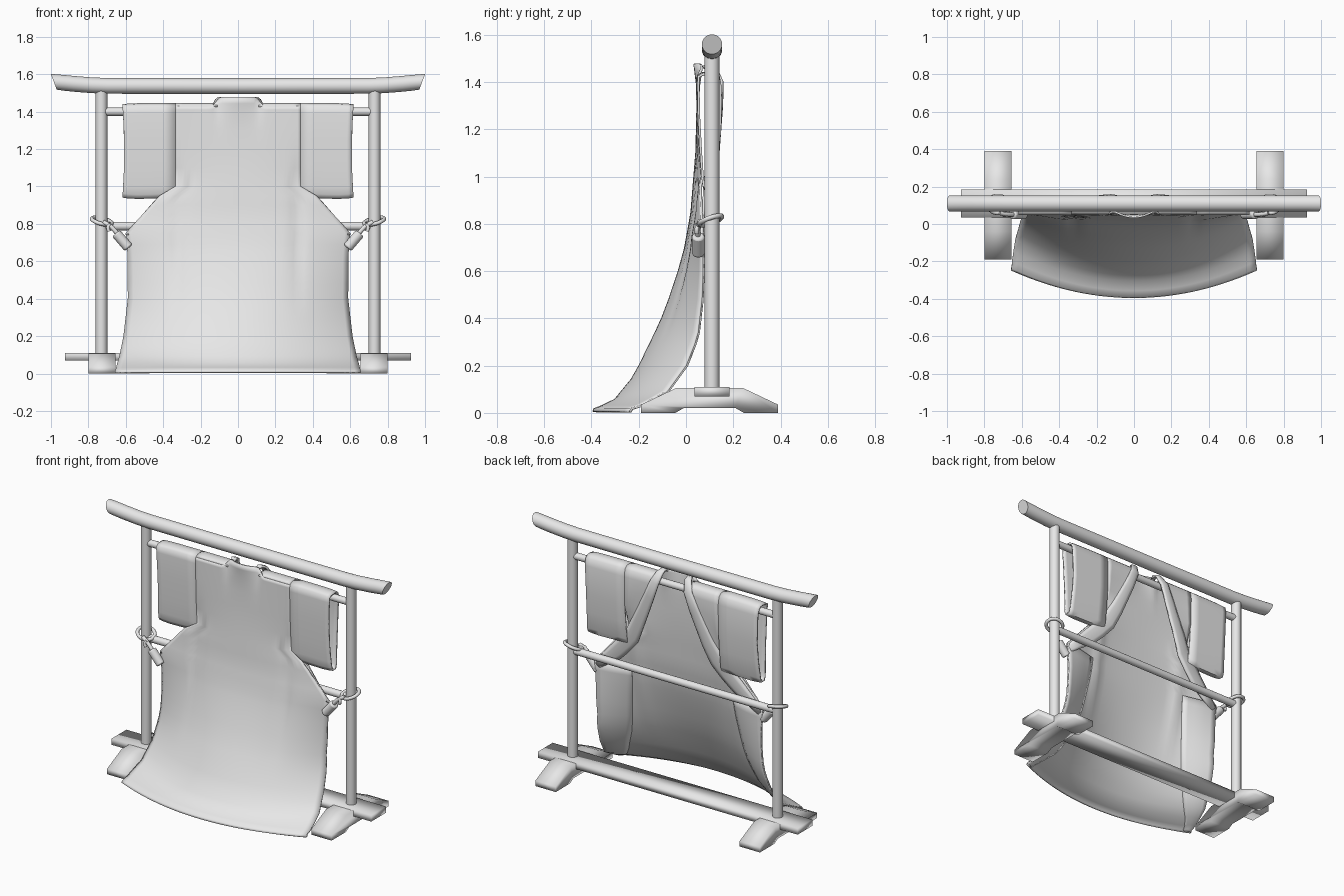
import bpy, bmesh, math
from mathutils import Vector

if "Cube" in bpy.data.objects:
    bpy.data.objects.remove(bpy.data.objects["Cube"])

grey = bpy.data.materials.new("plain_grey")
grey.diffuse_color = (0.8, 0.8, 0.8, 1)
grey.use_nodes = True
grey.node_tree.nodes["Principled BSDF"].inputs["Base Color"].default_value = grey.diffuse_color


def finish(name, bm, thick=0, bevel=0, angle=40):
    bmesh.ops.recalc_face_normals(bm, faces=bm.faces)
    me = bpy.data.meshes.new(name)
    bm.to_mesh(me)
    bm.free()
    ob = bpy.data.objects.new(name, me)
    bpy.context.collection.objects.link(ob)
    me.materials.append(grey)
    if thick:
        m = ob.modifiers.new("thickness", 'SOLIDIFY')
        m.thickness, m.offset = thick, 0
    if bevel:
        m = ob.modifiers.new("bevel", 'BEVEL')
        m.width, m.segments = bevel, 2
    bpy.ops.object.select_all(action='DESELECT')
    bpy.context.view_layer.objects.active = ob
    ob.select_set(True)
    bpy.ops.object.shade_smooth_by_angle(angle=math.radians(angle))
    return ob


def sheet(name, rows, thick=0.0, closed=False, caps=False, angle=40):
    """Skin a grid of points; closed joins each row into a ring."""
    bm = bmesh.new()
    vs = [[bm.verts.new(p) for p in r] for r in rows]
    n = len(rows[0])
    for a, b in zip(vs, vs[1:]):
        for i in range(n if closed else n - 1):
            j = (i + 1) % n
            bm.faces.new((a[i], a[j], b[j], b[i]))
    if caps:
        bm.faces.new(vs[0])
        bm.faces.new(vs[-1])
    return finish(name, bm, thick, angle=angle)


def rod(name, a, b, r, n=20, bevel=0):
    a, b = Vector(a), Vector(b)
    q = (b - a).to_track_quat('Z', 'Y')
    bm = bmesh.new()
    bmesh.ops.create_cone(bm, cap_ends=True, segments=n, radius1=r, radius2=r, depth=(b - a).length)
    bmesh.ops.rotate(bm, verts=bm.verts, matrix=q.to_matrix())
    bmesh.ops.translate(bm, verts=bm.verts, vec=(a + b) / 2)
    return finish(name, bm, bevel=bevel)


def prism(name, profile, x0, x1, angle):
    """Extrude a (y, z) profile along x."""
    return sheet(name, [[(x, y, z) for y, z in profile] for x in (x0, x1)], closed=True, caps=True, angle=angle)


def cord(name, pts, r, cyclic=False):
    cu = bpy.data.curves.new(name, 'CURVE')
    cu.dimensions, cu.bevel_depth, cu.bevel_resolution = '3D', r, 2
    cu.resolution_u, cu.use_fill_caps = 5, True
    sp = cu.splines.new('BEZIER')
    sp.bezier_points.add(len(pts) - 1)
    for bp, p in zip(sp.bezier_points, pts):
        bp.co = p
        bp.handle_left_type = bp.handle_right_type = 'AUTO'
    sp.use_cyclic_u = cyclic
    ob = bpy.data.objects.new(name, cu)
    bpy.context.collection.objects.link(ob)
    cu.materials.append(grey)


def look(table, t):
    """Linear lookup in an ascending table of (key, value)."""
    if t <= table[0][0]:
        return table[0][1]
    for (a, va), (b, vb) in zip(table, table[1:]):
        if t <= b:
            return va + (vb - va) * (t - a) / (b - a)
    return table[-1][1]


Y = 0.11  # depth of the stand

# top beam with upswept, slanted ends
rise = [(0, 1.537), (0.7, 1.538), (0.78, 1.541), (0.88, 1.549), (0.985, 1.56)]
rows = []
for x in (-0.985, -0.93, -0.88, -0.83, -0.78, -0.7, 0, 0.7, 0.78, 0.83, 0.88, 0.93, 0.985):
    lean = 0.016 * math.copysign(1, x) if abs(x) > 0.97 else 0
    ring = [math.tau * i / 24 for i in range(24)]
    rows.append([(x + lean * math.sin(a), Y + 0.043 * math.cos(a), look(rise, abs(x)) + 0.042 * math.sin(a))
                 for a in ring])
sheet("top_beam", rows, closed=True, caps=True)

# cross rods and base beam
rod("hanging_rod", (-0.73, Y, 1.4), (0.73, Y, 1.4), 0.022)
rod("middle_rod", (-0.73, Y, 0.788), (0.73, Y, 0.788), 0.023)
prism("base_beam", [(0.035, 0.07), (0.185, 0.07), (0.185, 0.11), (0.035, 0.11)], -0.925, 0.925, 180)

# robe shape tables, keyed by height
half_w = [(0, 0.658), (0.05, 0.645), (0.1, 0.63), (0.2, 0.61), (0.4, 0.587), (0.6, 0.588), (0.68, 0.592),
          (0.75, 0.6), (0.85, 0.51), (0.95, 0.42), (1.0, 0.335), (1.44, 0.335)]
mid_y = [(0, -0.392), (0.016, -0.388), (0.028, -0.355), (0.055, -0.3), (0.14, -0.23), (0.21, -0.19), (0.29, -0.152),
         (0.38, -0.108), (0.48, -0.07), (0.6, -0.03), (0.69, -0.005), (0.84, 0.023), (1.11, 0.045), (1.44, 0.052)]
side_y = [(0, -0.248), (0.016, -0.235), (0.03, -0.19), (0.09, -0.08), (0.2, 0), (0.27, 0.03), (0.34, 0.05),
          (0.48, 0.066), (0.6, 0.07), (0.8, 0.068), (1.0, 0.06), (1.1, 0.058), (1.25, 0.054), (1.44, 0.052)]
levels = [0.004, 0.016, 0.028, 0.055, 0.09, 0.14, 0.2, 0.29, 0.34, 0.4, 0.48, 0.54, 0.6, 0.65, 0.69, 0.75, 0.8,
          0.85, 0.9, 0.95, 1.0, 1.1, 1.2, 1.3, 1.38, 1.41, 1.43]


def cloth(u, z, dy=0.0):
    """Curved back of the robe, with soft pleats and a raised neck."""
    m, x = look(mid_y, z), u * look(half_w, z)
    y = m + (look(side_y, z) - m) * abs(u) ** look([(0, 2), (0.8, 2.2)], z)
    y += 0.013 * look([(0.3, 0), (0.7, 1), (0.95, 1), (1.15, 0)], z) * math.exp(-((abs(x) - 0.32) / 0.03) ** 2)
    k = min(1, max(0, (0.145 - abs(x)) / 0.055))
    k = k * k * (3 - 2 * k) * min(1, max(0, (z - 1.36) / 0.07))
    return (x, y + k * (0.036 + 3 * x * x - y) + dy, z + 0.048 * k)


# robe back panel
sheet("robe_body", [[cloth(-1 + i / 20, z) for i in range(41)] for z in levels], 0.01, angle=70)

# opening edge (height -> x and depth), seen from behind
open_x = [(0.7, 0.6), (0.74, 0.56), (0.88, 0.4), (1.0, 0.3), (1.12, 0.24), (1.3, 0.16), (1.45, 0.1)]
open_y = [(0.7, 0.06), (0.8, 0.072), (0.92, 0.095), (1.1, 0.125), (1.3, 0.14), (1.42, 0.143)]
# sleeve loop in (y, z), narrowing toward the bottom
loop = [(0.075, 0.965), (0.07, 1.0), (0.063, 1.1), (0.055, 1.25), (0.052, 1.39), (0.053, 1.428), (0.068, 1.437),
        (0.09, 1.441), (0.12, 1.44), (0.138, 1.425), (0.146, 1.38), (0.144, 1.2), (0.134, 1.08), (0.122, 0.97),
        (0.112, 0.945), (0.085, 0.945)]
# inner edge of the side lining, as a share of the half width
inner = [(0, 0.95), (0.1, 0.8), (0.3, 0.7), (0.65, 0.62), (0.76, 0.6)]

for s, side in ((-1, "left"), (1, "right")):
    # post and foot
    rod(side + "_post", (s * 0.73, Y, 0.09), (s * 0.73, Y, 1.52), 0.031)
    foot = [(-0.19, 0), (-0.045, 0), (-0.01, 0.02), (0.21, 0.02), (0.245, 0), (0.39, 0),
            (0.39, 0.035), (0.24, 0.106), (-0.04, 0.106), (-0.19, 0.035)]
    prism(side + "_foot", foot, s * 0.655, s * 0.8, 180)

    # sleeve, tucked slightly at mid height
    rows = []
    for x in (0.335, 0.4, 0.47, 0.54, 0.59, 0.618):
        k = (x - 0.335) / 0.283
        rows.append([(s * (x - 0.01 * k * math.sin(math.pi * (z - 0.94) / 0.5)), y,
                      z + (-0.012 * k * (1 - k ** 5) if z < 0.97 else -0.006 * k ** 6 if z > 1.42 else 0))
                     for y, z in loop])
    sheet(side + "_sleeve", rows, 0.01, closed=True, angle=70)

    # shoulder wrapped over the rod, then the open panel behind it
    rows = []
    for y, z in ((0.053, 1.428), (0.068, 1.437), (0.09, 1.441), (0.12, 1.44), (0.138, 1.425)):
        rows.append([(s * (0.11 + 0.225 * i / 6), y, z) for i in range(7)])
    for z in (1.38, 1.3, 1.2, 1.1, 1.0, 0.92, 0.85, 0.78, 0.74):
        a, b = look(open_x, z), max(look(half_w, z), look(open_x, z) + 0.01)
        yb = look([(0.74, 0.065), (1.0, 0.08), (1.2, 0.143), (1.38, 0.145)], z)
        ya = look(open_y, z)
        rows.append([(s * (a + (b - a) * i / 6), ya + (yb - ya) * (i / 6) ** 2, z) for i in range(7)])
    sheet(side + "_open_panel", rows, 0.01, angle=70)

    # lining of the side panel, lying against the inside of the body
    rows = []
    for z in levels:
        if z < 0.77:
            a = look(inner, z)
            rows.append([cloth(s * (a + (1 - a) * i / 6), z, 0.006 + 0.012 * math.sin(math.pi * i / 6))
                         for i in range(7)])
    sheet(side + "_lining", rows, 0.006, angle=70)

    # collar ribbon from the nape over the rod and down the opening
    path = [(0.088, 0.072, 1.462), (0.092, 0.09, 1.472), (0.1, 0.118, 1.46)]
    path += [(look(open_x, z), look(open_y, z) + 0.004, z)
             for z in (1.4, 1.3, 1.2, 1.1, 1.0, 0.92, 0.85, 0.78, 0.72)]
    rows = []
    for i, (x, y, z) in enumerate(path):
        w = look([(0, 0.02), (3, 0.055), (7, 0.075), (9, 0.07), (11, 0.03)], i)
        lift = look([(2, 0), (4, 0.25), (7, 0.5), (11, 0.5)], i) * w
        rows.append([(s * (x + t * w), y + 0.006 * (1 - 4 * t * t), z + 2 * t * lift)
                     for t in (-0.5, -0.25, 0, 0.25, 0.5)])
    sheet(side + "_collar", rows, 0.014, angle=70)

    # tie cord round the post, with its weighted tassel
    ring = [(s * (0.728 + 0.053 * math.cos(a)), 0.105 + 0.046 * math.sin(a),
             0.815 + 0.012 * math.cos(a) + 0.015 * math.sin(a)) for a in [math.tau * i / 8 for i in range(8)]]
    cord(side + "_cord_loop", ring, 0.011, True)
    cord(side + "_cord_tail", [(s * 0.72, 0.06, 0.81), (s * 0.685, 0.052, 0.79), (s * 0.655, 0.05, 0.76),
                               (s * 0.635, 0.05, 0.735)], 0.012)
    cord(side + "_cord_end", [(s * 0.685, 0.05, 0.80), (s * 0.695, 0.046, 0.78), (s * 0.69, 0.046, 0.76)], 0.01)
    rod(side + "_tassel", (s * 0.652, 0.052, 0.75), (s * 0.585, 0.052, 0.672), 0.027, 14, 0.008)
